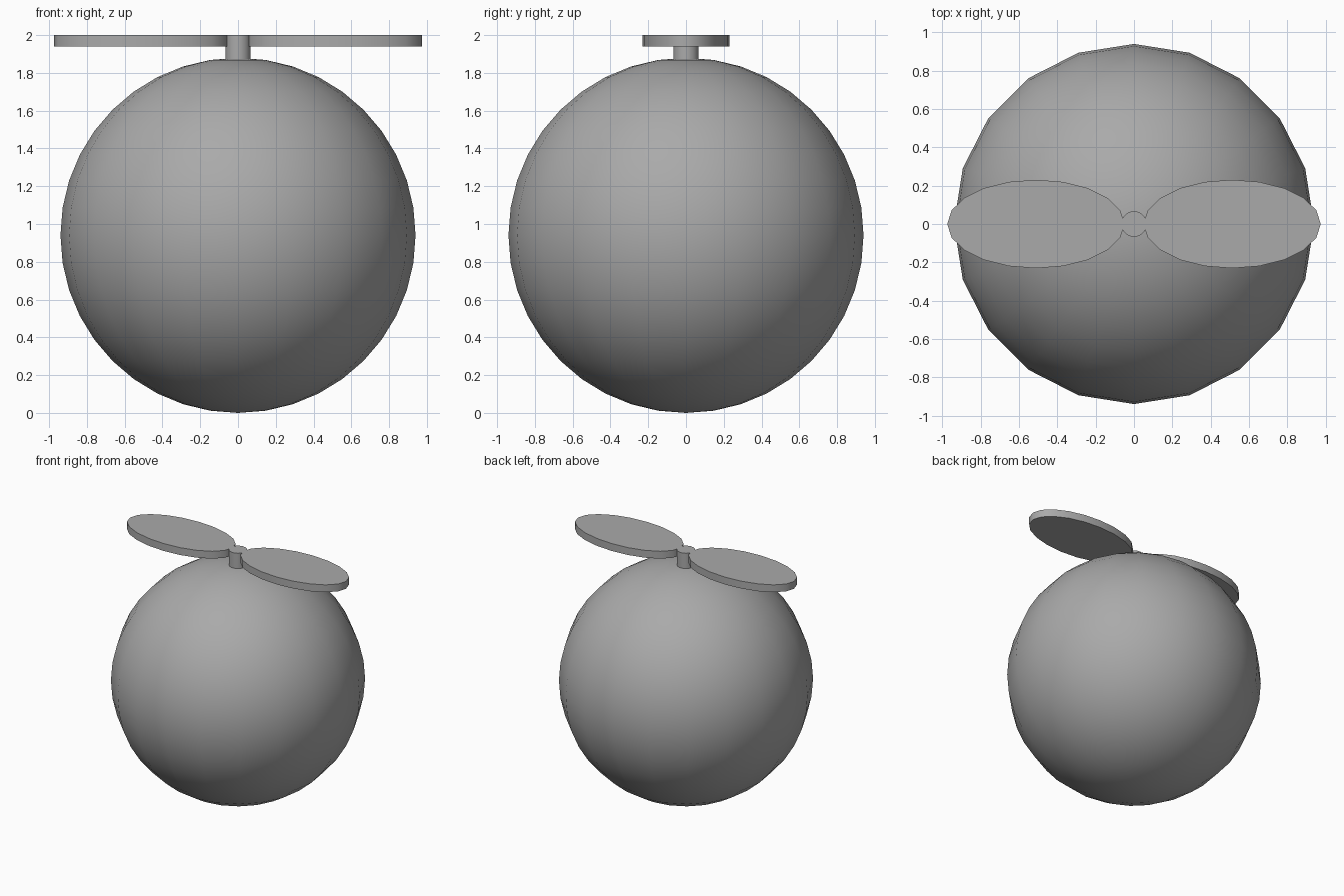
import bpy
import math

default = bpy.data.objects.get("Cube")
if default:
    bpy.data.objects.remove(default, do_unlink=True)

SIDES = 20
BODY_R = 0.94
TOP_Z = 2.0

grey = bpy.data.materials.new("plain grey")
grey.use_nodes = True
colour = (0.4, 0.4, 0.4, 1.0)
grey.diffuse_color = colour
grey.node_tree.nodes["Principled BSDF"].inputs["Base Color"].default_value = colour


def finish(name):
    """Name, colour and smooth the active object, keeping its rims sharp."""
    obj = bpy.context.object
    obj.name = name
    obj.data.materials.append(grey)
    bpy.ops.object.transform_apply(location=False, rotation=False, scale=True)
    bpy.ops.object.shade_smooth_by_angle(angle=math.radians(40))
    return obj


def disc(name, x, rx, ry, z0, z1):
    """Upright elliptical cylinder between two heights."""
    bpy.ops.mesh.primitive_cylinder_add(
        vertices=SIDES, radius=1, depth=1, location=(x, 0, (z0 + z1) / 2))
    bpy.context.object.scale = (rx, ry, z1 - z0)
    return finish(name)


# Round body
bpy.ops.mesh.primitive_uv_sphere_add(
    segments=SIDES, ring_count=20, radius=BODY_R, location=(0, 0, BODY_R))
finish("body")

# Stem, seated in the top of the body
disc("stem", 0, 0.067, 0.067, 1.85, TOP_Z)

# Pair of flat oval blades
for side, sign in (("left", 1), ("right", -1)):
    disc(side + "_blade", sign * 0.512, 0.463, 0.231, 1.94, TOP_Z)
